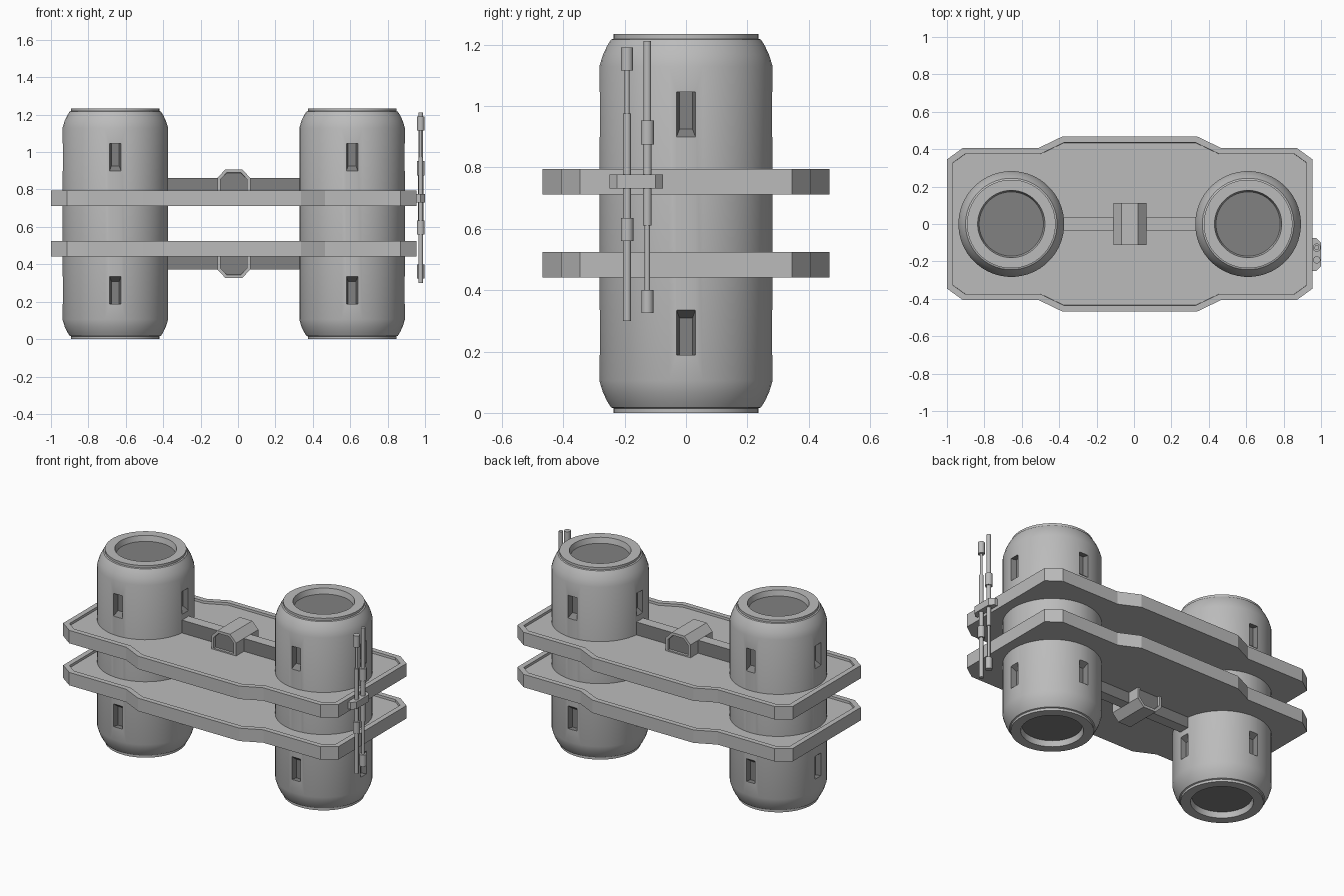
import bpy, bmesh, math
from mathutils import Matrix, Vector

if "Cube" in bpy.data.objects:
    bpy.data.objects.remove(bpy.data.objects["Cube"])

MID_Z = 0.617      # mirror plane between the two decks
MID_X = -0.0225    # centre of the decks
HEIGHT = 2 * MID_Z


def material(name, value):
    m = bpy.data.materials.new(name)
    m.use_nodes = True
    col = (value, value, value, 1)
    m.diffuse_color = col
    m.node_tree.nodes["Principled BSDF"].inputs["Base Color"].default_value = col
    return m


GREY = material("light grey", 0.5)
DARK = material("dark grey", 0.22)


def make(name, bm, loc=(0, 0, 0), smooth=False):
    bmesh.ops.recalc_face_normals(bm, faces=bm.faces[:])
    me = bpy.data.meshes.new(name)
    bm.to_mesh(me)
    bm.free()
    me.materials.append(GREY)
    me.materials.append(DARK)
    ob = bpy.data.objects.new(name, me)
    ob.location = loc
    bpy.context.collection.objects.link(ob)
    if smooth:
        shade(ob)
    return ob


def activate(ob):
    bpy.ops.object.select_all(action='DESELECT')
    ob.select_set(True)
    bpy.context.view_layer.objects.active = ob


def shade(ob):
    activate(ob)
    bpy.ops.object.shade_smooth_by_angle(angle=math.radians(32))


def lathe(profile, segments):
    """Spin (radius, z) points around z; ends are capped."""
    bm = bmesh.new()
    rings = [[bm.verts.new((r * math.cos(a), r * math.sin(a), z))
              for a in (2 * math.pi * (i + 0.5) / segments for i in range(segments))]
             for r, z in profile]
    for a, b in zip(rings, rings[1:]):
        for i in range(segments):
            j = (i + 1) % segments
            bm.faces.new((a[i], a[j], b[j], b[i]))
    bm.faces.new(rings[0])
    bm.faces.new(rings[-1])
    return bm


def prism(points, vector):
    """Extrude a closed outline of 3D points along a vector."""
    bm = bmesh.new()
    face = bm.faces.new([bm.verts.new(p) for p in points])
    out = bmesh.ops.extrude_face_region(bm, geom=[face])
    bmesh.ops.translate(bm, vec=vector, verts=[v for v in out["geom"] if isinstance(v, bmesh.types.BMVert)])
    bmesh.ops.recalc_face_normals(bm, faces=bm.faces[:])
    return bm


def recess(bm, faces, width, depth):
    """Leave a rim around each face and sink the middle; return the floors."""
    for f in faces:
        bmesh.ops.inset_region(bm, faces=[f], thickness=width, use_even_offset=True)
        bmesh.ops.inset_region(bm, faces=[f], thickness=0.001, depth=-depth)
    return faces


# Window cutters: tapered pockets on four sides, mirrored top to bottom
def window_cutters():
    bm = bmesh.new()
    for side in range(4):
        turn = Matrix.Rotation(side * math.pi / 2, 3, 'Z')
        for flip in (1, -1):
            ends = []
            for x, half, low in ((0.25, 0.021, 0.925), (0.30, 0.037, 0.884)):
                corners = ((-half, low), (half, low), (half, 1.045), (-half, 1.045))
                ends.append([bm.verts.new(turn @ Vector((x, y, MID_Z + flip * (z - MID_Z))))
                             for y, z in corners])
            bm.faces.new(ends[0])
            bm.faces.new(ends[1])
            for i in range(4):
                j = (i + 1) % 4
                bm.faces.new((ends[0][i], ends[0][j], ends[1][j], ends[1][i]))
    ob = make("window_cutter", bm)
    ob.hide_render = True
    return ob


# Tower: rounded drum with sunken round ends
half = [(0.172, 0.035), (0.18, 0.0), (0.237, 0.0), (0.237, 0.015), (0.245, 0.018),
        (0.257, 0.037), (0.271, 0.066), (0.283, 0.105)]
profile = half + [(r, HEIGHT - z) for r, z in reversed(half)]
tower = make("left_tower", lathe(profile, 48))
cutter = window_cutters()
activate(tower)
mod = tower.modifiers.new("windows", 'BOOLEAN')
mod.object = cutter
mod.solver = 'EXACT'
bpy.ops.object.modifier_apply(modifier=mod.name)
bpy.data.objects.remove(cutter)
for p in tower.data.polygons:
    c = p.center
    radius = math.hypot(c.x, c.y)
    pocket = 0.24 < radius < 0.2795 and 0.15 < c.z < HEIGHT - 0.15
    p.material_index = int(pocket or radius < 0.1)
shade(tower)
tower.location.x = 0.61
twin = tower.copy()
twin.data = tower.data.copy()
twin.name = "right_tower"
twin.location.x = -0.656
bpy.context.collection.objects.link(twin)

# Decks: chamfered plates, wider in the middle, with a rim on top
quarter = [(0.978, 0.345), (0.892, 0.407), (0.487, 0.407), (0.36, 0.468)]
outline = quarter + [(-x, y) for x, y in reversed(quarter)]
outline += [(-x, -y) for x, y in outline]
for name, z in (("lower_deck", 0.441), ("upper_deck", 0.711)):
    bm = prism([(x, y, z) for x, y in outline], (0, 0, 0.083))
    top = [f for f in bm.faces if f.normal.z > 0.9]
    recess(bm, top, 0.033, 0.015)
    make(name, bm, (MID_X, 0, 0))

# Beam and hub, above the upper deck and below the lower deck
hub_half = [(0.088, 0.77), (0.088, 0.862), (0.045, 0.907)]
hub_outline = hub_half + [(-x, z) for x, z in reversed(hub_half)]
for name, flip in (("upper", 1), ("lower", -1)):
    def level(z):
        return MID_Z + flip * (z - MID_Z)
    bm = prism([(x, -0.034, level(z)) for x, z in
                ((-0.4, 0.77), (0.4, 0.77), (0.4, 0.862), (-0.4, 0.862))], (0, 0.068, 0))
    for f in bm.faces:
        f.material_index = int(abs(f.normal.y) > 0.5)
    make(name + "_beam", bm, (MID_X, 0, 0))

    bm = prism([(x, -0.113, level(z)) for x, z in hub_outline], (0, 0.226, 0))
    ends = [f for f in bm.faces if abs(f.normal.y) > 0.9]
    for f in recess(bm, ends, 0.017, 0.015):
        f.material_index = 1
    make(name + "_hub", bm, (MID_X, 0, 0))

# Antenna bracket on the left edge of the upper deck
make("antenna_bracket", prism([(x, y, 0.731) for x, y in
     ((0.95, -0.25), (0.975, -0.25), (1.0, -0.225), (1.0, -0.1), (0.975, -0.075), (0.95, -0.075))],
     (0, 0, 0.045)))


# Antenna masts: stepped rods given as (radius, bottom, top)
def mast(name, y, steps):
    profile = [p for r, a, b in steps for p in ((r, a), (r, b))]
    make(name, lathe(profile, 12), (0.977, y, 0), smooth=True)


mast("front_mast", -0.192, [(0.013, 0.30, 0.56), (0.021, 0.56, 0.635), (0.013, 0.635, 0.975),
                            (0.008, 0.975, 1.115), (0.02, 1.115, 1.19)])
mast("rear_mast", -0.126, [(0.02, 0.325, 0.40), (0.009, 0.40, 0.61), (0.014, 0.61, 0.875),
                           (0.022, 0.875, 0.953), (0.013, 0.953, 1.212)])
